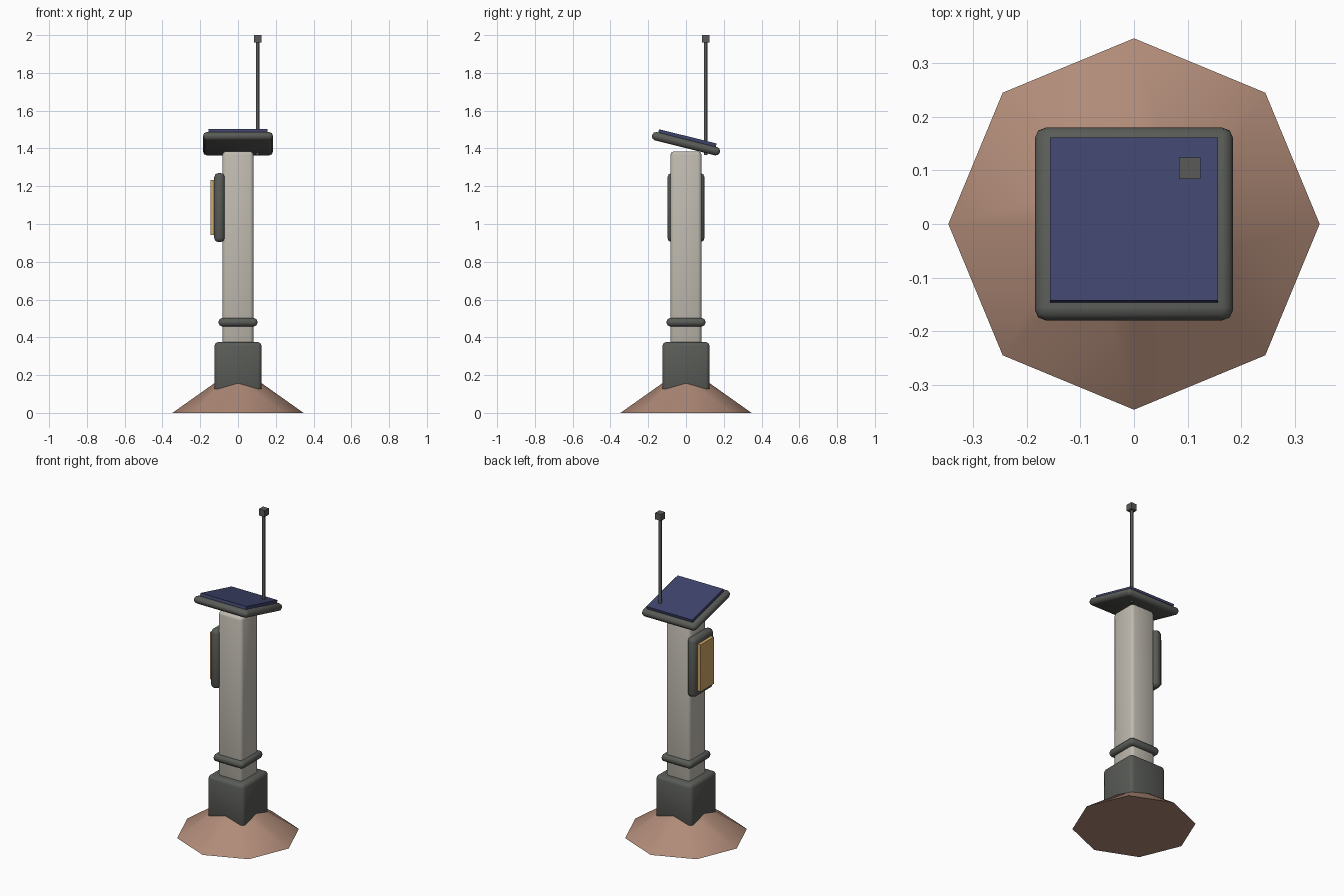
import bpy
import math
from mathutils import Matrix, Vector

cube = bpy.data.objects.get("Cube")
if cube:
    bpy.data.objects.remove(cube, do_unlink=True)


def material(name, rgb):
    m = bpy.data.materials.new(name)
    m.use_nodes = True
    m.diffuse_color = (*rgb, 1)
    m.node_tree.nodes["Principled BSDF"].inputs["Base Color"].default_value = (*rgb, 1)
    return m


clay = material("clay brown", (0.44, 0.26, 0.19))
stone = material("warm grey", (0.52, 0.49, 0.43))
dark = material("dark grey", (0.10, 0.105, 0.095))
navy = material("navy blue", (0.05, 0.058, 0.15))
amber = material("amber", (0.62, 0.38, 0.13))


def finish(name, mat, bevel=0.0, segments=2):
    ob = bpy.context.object
    ob.name = name
    ob.data.materials.append(mat)
    if bevel:
        mod = ob.modifiers.new("rounded edges", 'BEVEL')
        mod.width = bevel
        mod.segments = segments
        bpy.ops.object.modifier_apply(modifier=mod.name)
        bpy.ops.object.shade_smooth_by_angle(angle=math.radians(50))
    return ob


def box(name, centre, size, mat, bevel=0.0, tilt=0.0, segments=2):
    bpy.ops.mesh.primitive_cube_add(size=1, location=centre)
    ob = bpy.context.object
    ob.data.transform(Matrix.Diagonal((*size, 1)))
    ob.rotation_euler.x = tilt
    return finish(name, mat, bevel, segments)


# Octagonal mound, capped inside the plinth
bpy.ops.mesh.primitive_cone_add(vertices=8, radius1=0.347, radius2=0.1,
                                depth=0.175, location=(0, 0, 0.0875))
finish("ground_mound", clay)
bpy.ops.object.shade_smooth_by_angle(angle=math.radians(30))

# Plinth, post and collar
box("plinth", (0, 0, 0.24), (0.25, 0.25, 0.27), dark, 0.02)
box("post", (0, 0, 0.83), (0.164, 0.164, 1.11), stone, 0.018)
box("collar", (0, 0, 0.48), (0.206, 0.206, 0.044), dark, 0.018)

# Side housing with a raised amber plate
box("side_housing", (-0.098, 0, 1.087), (0.056, 0.196, 0.366), dark, 0.022)
box("side_plate", (-0.134, 0, 1.087), (0.025, 0.13, 0.29), amber)

# Tilted solar panel
tilt = math.radians(-14)
centre = Vector((0, 0, 1.425))
normal = Vector((0, -math.sin(tilt), math.cos(tilt)))
box("panel_frame", centre, (0.37, 0.37, 0.045), dark, 0.02, tilt)
box("solar_panel", centre + normal * 0.03, (0.314, 0.314, 0.02), navy, 0, tilt)

# Antenna with a square tip
bpy.ops.mesh.primitive_cylinder_add(vertices=8, radius=0.009, depth=0.605,
                                    location=(0.104, 0.104, 1.6675))
finish("antenna_rod", dark)
bpy.ops.object.shade_smooth_by_angle(angle=math.radians(50))
box("antenna_tip", (0.104, 0.104, 1.98), (0.04, 0.04, 0.04), dark)
